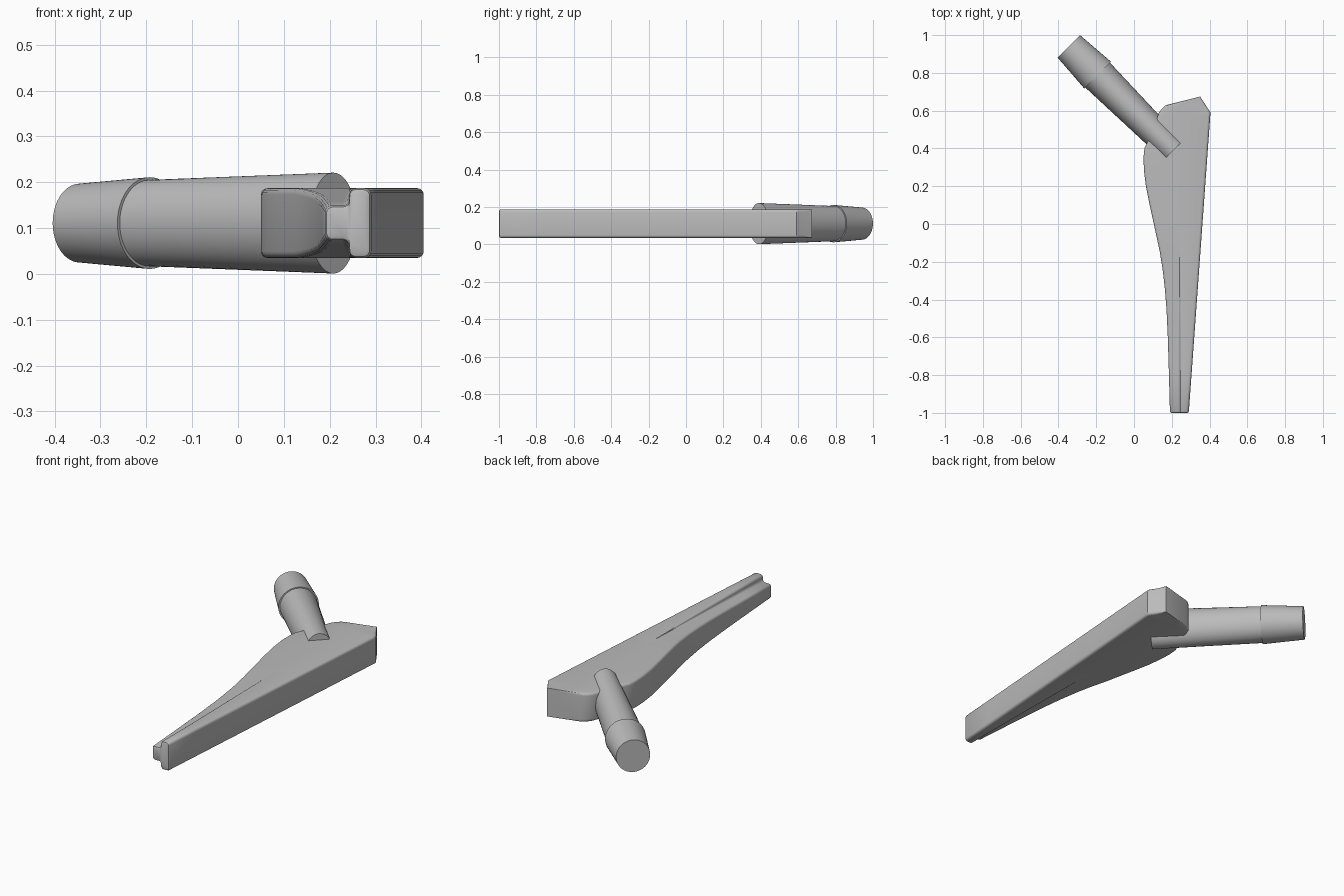
import bpy
import math
from mathutils import Vector

default = bpy.data.objects.get("Cube")
if default:
    bpy.data.objects.remove(default, do_unlink=True)

metal = bpy.data.materials.new("grey metal")
metal.use_nodes = True
GREY = (0.5, 0.5, 0.5, 1)
metal.diffuse_color = GREY
metal.node_tree.nodes["Principled BSDF"].inputs["Base Color"].default_value = GREY

MID = 0.111       # height of the centre plane
HALF = 0.076      # half the stem thickness


def loft(name, rings):
    """Skin equal-length closed rings and cap both ends."""
    n = len(rings[0])
    verts = [p for ring in rings for p in ring]
    faces = [tuple(range(n))[::-1], tuple(range(len(verts) - n, len(verts)))]
    for k in range(len(rings) - 1):
        for i in range(n):
            a, b = k * n + i, k * n + (i + 1) % n
            faces.append((a, b, b + n, a + n))
    mesh = bpy.data.meshes.new(name)
    mesh.from_pydata(verts, [], faces)
    mesh.materials.append(metal)
    obj = bpy.data.objects.new(name, mesh)
    bpy.context.collection.objects.link(obj)
    bpy.context.view_layer.objects.active = obj
    obj.select_set(True)
    bpy.ops.object.mode_set(mode='EDIT')
    bpy.ops.mesh.select_all(action='SELECT')
    bpy.ops.mesh.normals_make_consistent(inside=False)
    bpy.ops.object.mode_set(mode='OBJECT')
    bpy.ops.object.shade_smooth_by_angle(angle=math.radians(32))
    obj.select_set(False)
    return obj


def arc(cx, cz, r, start, end, steps=4):
    angles = [math.radians(start + (end - start) * i / steps) for i in range(steps + 1)]
    return [(cx + r * math.cos(a), cz + r * math.sin(a)) for a in angles]


def stem_ring(y, left, inset=0):
    """Rounded section with a step that deepens towards the tip."""
    if y < 0.59:
        right = 0.29 + 0.115 * (y + 1) / 1.59
    else:
        right = 0.405 - 0.055 * (y - 0.59) / 0.085
    left, right = left + inset, right - inset
    high = HALF - inset
    depth = 0.038 * max(0, -0.08 - y) / 0.92
    low = high - depth
    r = min(0.014, (right - left) / 4)
    s = min(0.014, depth / 2)
    step = min(max(0.243, left + 2 * r), right - 2 * r)
    top = arc(left + r, low - r, r, 180, 90)
    top += arc(step - s, low + s, s, -90, 0)
    top += arc(step + s, high - s, s, 180, 90)
    top += arc(right - r, high - r, r, 90, 0)
    bottom = [(x, -z) for x, z in reversed(top)]
    return [(x, y, MID + z) for x, z in top + bottom]


# Stem: inner edge x at each station along y
inner = [(-0.99, 0.19), (-0.8, 0.185), (-0.6, 0.179), (-0.45, 0.172), (-0.35, 0.164),
         (-0.25, 0.153), (-0.15, 0.137), (-0.08, 0.122), (0, 0.105), (0.1, 0.083),
         (0.2, 0.063), (0.28, 0.053), (0.35, 0.05), (0.4, 0.055), (0.43, 0.07),
         (0.57, 0.125), (0.59, 0.132), (0.61, 0.147), (0.626, 0.165), (0.632, 0.18),
         (0.674, 0.348)]
rings = [stem_ring(-1, 0.19, 0.009), stem_ring(-0.997, 0.19, 0.003)]
rings += [stem_ring(y, x) for y, x in inner]
loft("stem", rings)

# Neck and taper share one slanted axis
base = Vector((0.208, 0.39, MID))
end = Vector((-0.345, 0.94, MID))
axis = (end - base).normalized()
side = Vector((axis.y, -axis.x, 0))
length = (end - base).length


def oval(t, wide, tall, n=64):
    turns = [2 * math.pi * i / n for i in range(n)]
    return [base + axis * t + side * wide * math.cos(a) + Vector((0, 0, tall * math.sin(a)))
            for a in turns]


collar = length - 0.215
loft("neck", [oval(0, 0.073, 0.11), oval(collar + 0.01, 0.093, 0.094)])
loft("head_taper", [oval(collar, 0.1, 0.1), oval(length, 0.084, 0.086)])
